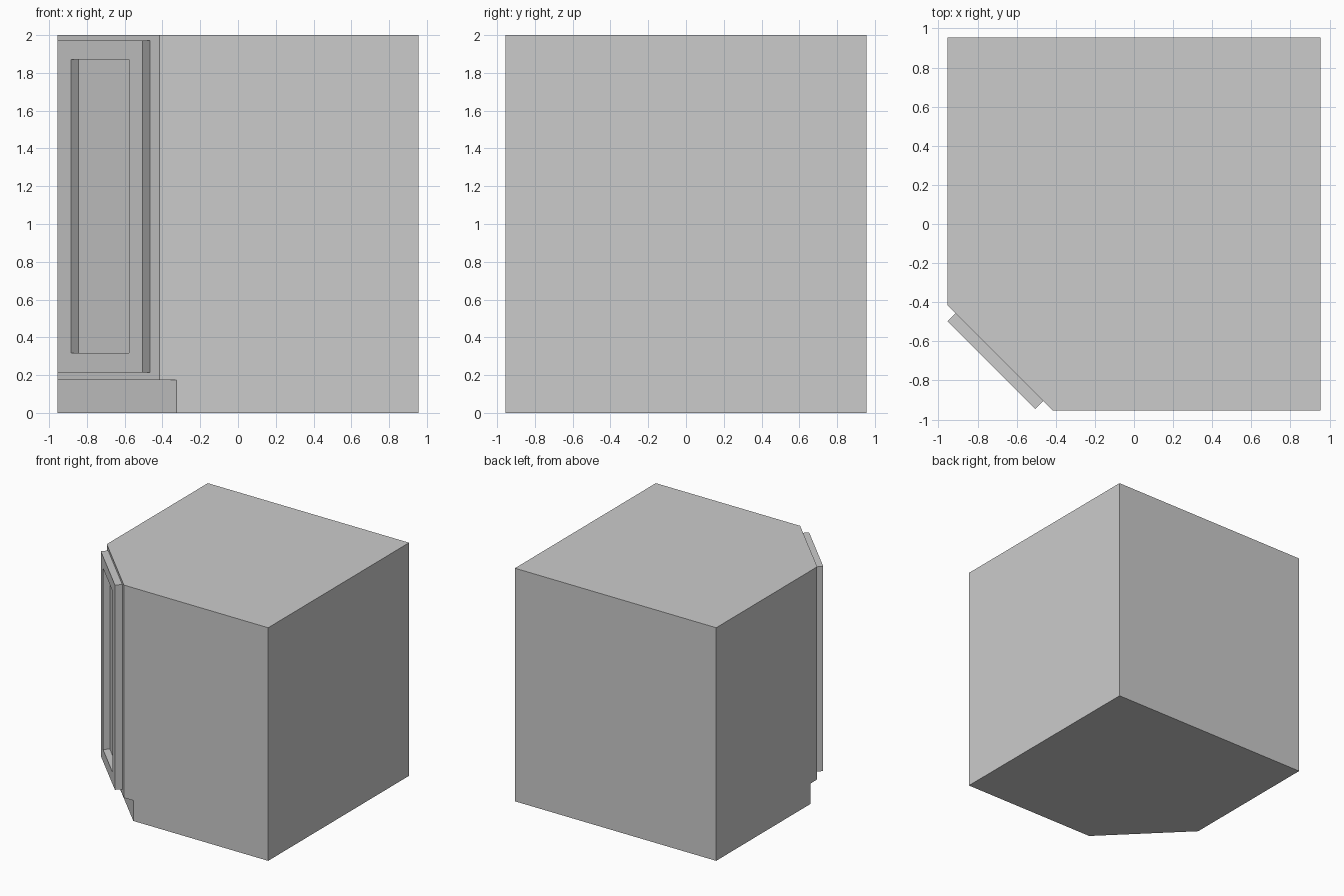
import bpy, bmesh
from math import radians, sqrt
from mathutils import Matrix

if "Cube" in bpy.data.objects:
    bpy.data.objects.remove(bpy.data.objects["Cube"])

TURN = Matrix.Rotation(radians(-45), 4, 'Z')  # local -y faces the cut corner
R = sqrt(2)
H = 0.955            # half width of the cabinet
FACE = 1.37 / R      # distance of the diagonal face from the centre
TOE = 1.28 / R       # distance of the recessed toe kick
DOOR = 1.452 / R     # distance of the door front


def finish(bm, name):
    bmesh.ops.recalc_face_normals(bm, faces=bm.faces)
    mesh = bpy.data.meshes.new(name)
    bm.to_mesh(mesh)
    bm.free()
    ob = bpy.data.objects.new(name, mesh)
    bpy.context.collection.objects.link(ob)
    return ob


def box(x0, x1, y0, y1, z0, z1):
    bm = bmesh.new()
    bmesh.ops.create_cube(bm, size=1)
    for v in bm.verts:
        v.co.x = x1 if v.co.x > 0 else x0
        v.co.y = y1 if v.co.y > 0 else y0
        v.co.z = z1 if v.co.z > 0 else z0
    return bm


# Cabinet body: square plan with one cut corner
cut = -0.415
bm = bmesh.new()
plan = [(-H, cut), (cut, -H), (H, -H), (H, H), (-H, H)]
base = bm.faces.new([bm.verts.new((x, y, 0)) for x, y in plan])
top = bmesh.ops.extrude_face_region(bm, geom=[base], use_keep_orig=True)
bmesh.ops.translate(bm, vec=(0, 0, 2),
                    verts=[g for g in top['geom'] if isinstance(g, bmesh.types.BMVert)])
body = finish(bm, "cabinet_body")

# Toe kick recess cut along the bottom of the diagonal face
cutter = finish(box(-1, 1, -1.5, -TOE, -0.2, 0.175), "toe_kick_cutter")
cutter.data.transform(TURN)
cutter.hide_render = True
cutter.hide_viewport = True
mod = body.modifiers.new("toe_kick", 'BOOLEAN')
mod.operation = 'DIFFERENCE'
mod.solver = 'EXACT'
mod.object = cutter

# Door: slab with a recessed centre panel, set on the diagonal face
mid, half = -0.006, 0.317
bm = box(mid - half, mid + half, -DOOR, -FACE, 0.215, 1.972)
bm.normal_update()
front = min(bm.faces, key=lambda f: f.calc_center_median().y)
bmesh.ops.inset_region(bm, faces=[front], thickness=0.143)
panel = bmesh.ops.extrude_face_region(bm, geom=[front])
bmesh.ops.translate(bm, vec=(0, 0.054, 0),
                    verts=[g for g in panel['geom'] if isinstance(g, bmesh.types.BMVert)])
if front.is_valid:
    bmesh.ops.delete(bm, geom=[front], context='FACES_ONLY')
door = finish(bm, "door")
door.data.transform(TURN)
